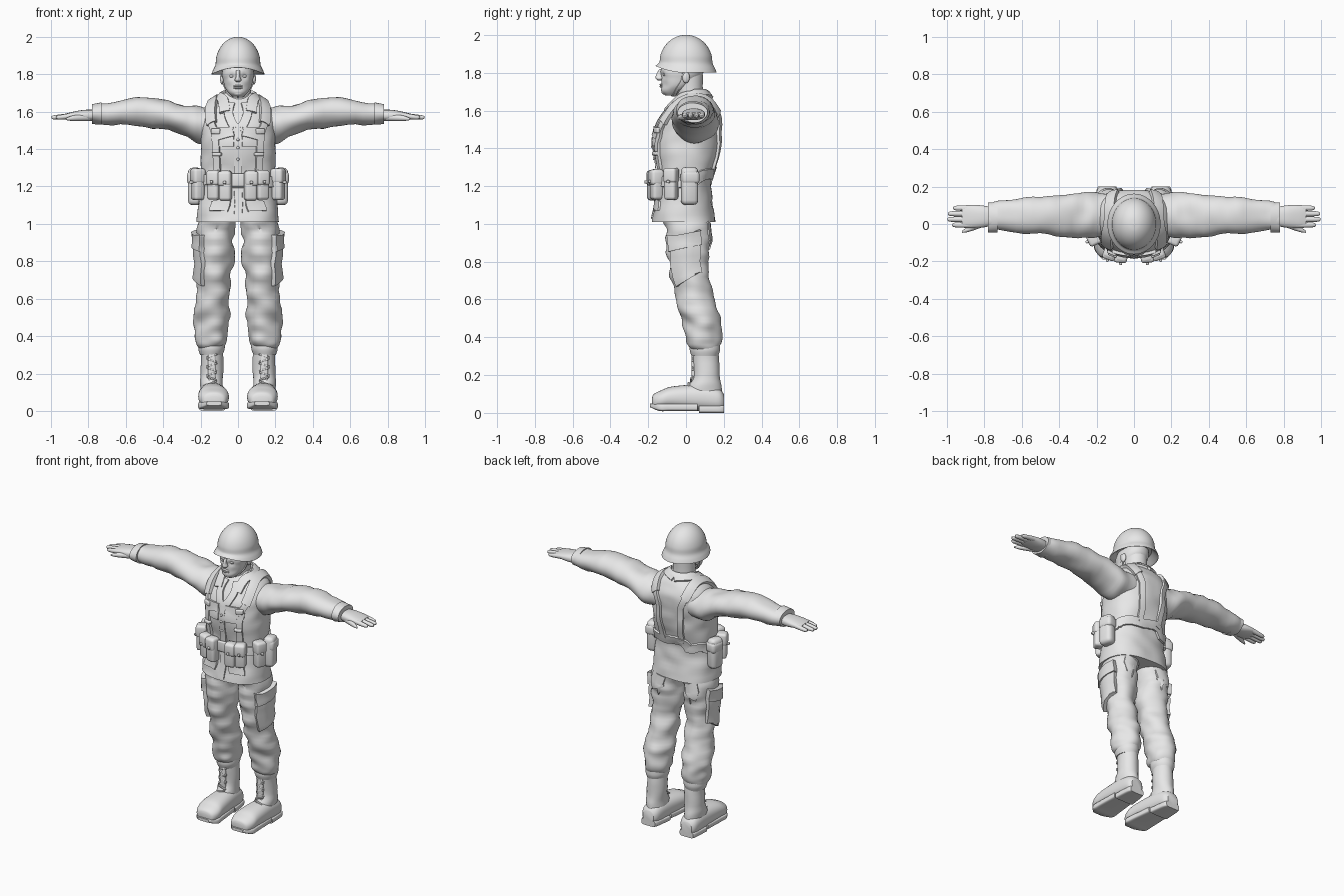
import bpy
import bmesh
from math import sin, cos, tau, pi, exp, atan2, copysign, radians
from mathutils import Vector, Matrix, noise
from mathutils.bvhtree import BVHTree

if "Cube" in bpy.data.objects:
    bpy.data.objects.remove(bpy.data.objects["Cube"], do_unlink=True)

grey = bpy.data.materials.new("plain_grey")
grey.use_nodes = True
grey.diffuse_color = (.8, .8, .8, 1)
grey.node_tree.nodes["Principled BSDF"].inputs["Base Color"].default_value = grey.diffuse_color
parts = []


def finish(name, bm, mirror=False):
    """Turn the bmesh into an object and return a search tree of its surface."""
    bmesh.ops.recalc_face_normals(bm, faces=bm.faces[:])
    bm.normal_update()
    tree = BVHTree.FromBMesh(bm)
    mesh = bpy.data.meshes.new(name)
    bm.to_mesh(mesh)
    bm.free()
    mesh.materials.append(grey)
    obj = bpy.data.objects.new(name, mesh)
    bpy.context.scene.collection.objects.link(obj)
    if mirror:
        obj.modifiers.new("mirror", "MIRROR").use_mirror_merge = False
    parts.append(obj)
    return tree


def spline(points, steps):
    """Smooth curve through the given tuples."""
    out, last = [], len(points) - 1
    for i in range(last):
        quad = points[max(i - 1, 0)], points[i], points[i + 1], points[min(i + 2, last)]
        for k in range(steps):
            t = k / steps
            out.append([b + (c - a) * t / 2 + (a - 2.5 * b + 2 * c - d / 2) * t * t
                        + (3 * b - a - 3 * c + d) * t ** 3 / 2 for a, b, c, d in zip(*quad)])
    return out + [list(points[-1])]


def skin(bm, loops):
    """Join vertex loops into a closed tube."""
    rows = [[bm.verts.new(co) for co in loop] for loop in loops]
    size = len(rows[0])
    for low, high in zip(rows, rows[1:]):
        for i in range(size):
            j = (i + 1) % size
            bm.faces.new((low[i], low[j], high[j], high[i]))
    bm.faces.new(rows[0])
    bm.faces.new(rows[-1])


def loft(name, axis, rings, side=0, mirror=False, power=2, folds=0, grain=(9, 9, 16), sides=40, warp=None):
    """Rounded body through rings of (position, centre, radius, radius); side places it on the third axis."""
    def point(t, centre, a, b):
        s = side(t) if callable(side) else side
        if axis == "x":
            return Vector((t, s + a, centre + b))
        return Vector((s + a, t, centre + b) if axis == "y" else (s + a, centre + b, t))

    def bulge(wave):
        return copysign(abs(wave) ** (2 / power), wave)

    loops = []
    for t, centre, ra, rb in spline(rings, 5):
        loop, middle = [], point(t, centre, 0, 0)
        for i in range(sides):
            angle = tau * i / sides
            co = point(t, centre, ra * bulge(cos(angle)), rb * bulge(sin(angle)))
            crease = noise.noise(Vector(p * g for p, g in zip(co, grain)))
            co += (co - middle).normalized() * folds * crease
            loop.append(warp(co) if warp else co)
        loops.append(loop)
    bm = bmesh.new()
    skin(bm, loops)
    return finish(name, bm, mirror)


def ribbon(name, tree, path, width, thick, mirror=True):
    """Strip of cloth laid on a surface along a rough path."""
    hits = [tree.find_nearest(Vector(p))[:2] for p in spline(path, 5)]
    loops = []
    for i, (spot, normal) in enumerate(hits):
        along = hits[min(i + 1, len(hits) - 1)][0] - hits[max(i - 1, 0)][0]
        across = along.cross(normal).normalized() * width / 2
        loop = []
        for offset in (-1, -.9, -.4, 0, .4, .9, 1):
            p, n = tree.find_nearest(spot + across * offset)[:2]
            loop.append(p + n * (-.004 if abs(offset) == 1 else thick))
        loops.append(loop)
    bm = bmesh.new()
    skin(bm, loops)
    finish(name, bm, mirror)


def box(name, centre, size, turn=0, tilt=0, soft=.01, mirror=True):
    """Block with rounded edges."""
    bm = bmesh.new()
    bmesh.ops.create_cube(bm, size=1, matrix=Matrix.Diagonal((*size, 1)))
    bmesh.ops.bevel(bm, geom=bm.edges[:], offset=soft, segments=3, profile=.5, affect="EDGES")
    place = Matrix.Translation(centre) @ Matrix.Rotation(turn, 4, "Z") @ Matrix.Rotation(tilt, 4, "Y")
    bmesh.ops.transform(bm, matrix=place, verts=bm.verts[:])
    finish(name, bm, mirror)


def ball(name, centre, radii, mirror=False):
    bm = bmesh.new()
    place = Matrix.Translation(centre) @ Matrix.Diagonal((*radii, 1))
    bmesh.ops.create_uvsphere(bm, u_segments=16, v_segments=10, radius=1, matrix=place)
    finish(name, bm, mirror)


def front(x, z):
    return x, -.25, z


def back(x, z):
    return x, .25, z


# Jacket
torso = loft("jacket", "z", [
    (1.01, -.01, .22, .17), (1.12, -.01, .21, .15), (1.22, -.01, .2, .14), (1.3, 0, .2, .15), (1.4, 0, .2, .17),
    (1.5, .01, .2, .17), (1.58, .03, .2, .15), (1.64, .04, .16, .11), (1.68, .04, .1, .08), (1.7, .04, .08, .07)],
    power=2.4, folds=.008, sides=56)
loft("sleeves", "x", [
    (.1, 1.53, .11, .09), (.2, 1.53, .12, .1), (.3, 1.56, .12, .08), (.5, 1.6, .1, .08), (.7, 1.59, .08, .06),
    (.78, 1.59, .07, .05)], side=.045, mirror=True, folds=.013, grain=(15, 9, 9))
loft("sleeve_cuffs", "x", [(.73, 1.59, .08, .06), (.78, 1.59, .08, .05)], side=.035, mirror=True)
ribbon("collar", torso, [(0, .13, 1.69), (.1, .04, 1.68), (.08, -.04, 1.66), (.07, -.11, 1.6)], .06, .014)
ribbon("lapels", torso, [(.04, -.07, 1.65), (.05, -.13, 1.59), front(.01, 1.52)], .05, .009)
ribbon("button_placket", torso, [front(0, 1.53), front(0, 1.3), front(0, 1.03)], .045, .006, mirror=False)
ribbon("chest_pockets", torso, [front(.09, 1.52), front(.09, 1.41)], .09, .009)
ribbon("chest_pocket_flaps", torso, [front(.09, 1.53), front(.09, 1.48)], .1, .016)
ribbon("skirt_pocket_flaps", torso, [front(.12, 1.14), front(.12, 1.09)], .11, .009)
for row in range(3):
    seat = torso.find_nearest(Vector(front(0, 1.33 + row * .07)))[0]
    ball("jacket_button", seat - Vector((0, .006, 0)), (.008, .006, .008))

# Webbing straps and belt
over_shoulder = [(.16, -.15, 1.55), (.15, -.03, 1.67), (.14, .08, 1.69), (.12, .2, 1.59)]
ribbon("shoulder_straps", torso, [front(.15, 1.27), front(.16, 1.42), *over_shoulder, back(.1, 1.45),
                                  back(.08, 1.25)], .04, .014)
ribbon("shoulder_pads", torso, over_shoulder, .06, .019)
waistline = [(.3 * sin(tau * i / 24), -.25 * cos(tau * i / 24), 1.235) for i in range(25)]
ribbon("belt", torso, waistline, .06, .012, mirror=False)


def hang(name, rough, width, depth, height, soft):
    """Fix a box to the outside of the jacket, facing outward."""
    spot, normal = torso.find_nearest(Vector(rough))[:2]
    normal.z = 0
    normal.normalize()
    box(name, spot + normal * depth * .4, (width, depth, height), turn=atan2(normal.x, -normal.y), soft=soft)


for label, x, y in (("inner", .08, -.25), ("outer", .15, -.21), ("hip", .24, -.09)):
    hang(label + "_ammo_pouches", (x, y, 1.21), .066, .06, .16, soft=.016)
    hang(label + "_pouch_flaps", (x, y, 1.26), .072, .07, .08, soft=.016)
    hang(label + "_pouch_studs", (x, y, 1.23), .016, .08, .016, soft=.005)
hang("canteens", (.3, .03, 1.2), .09, .07, .2, soft=.025)
hang("canteen_flaps", (.3, .03, 1.26), .095, .08, .07, soft=.02)
hang("strap_buckles", front(.16, 1.5), .05, .03, .03, soft=.006)
hang("strap_adjusters", front(.15, 1.36), .05, .03, .02, soft=.006)
box("belt_buckle", (0, -.165, 1.235), (.07, .02, .07), soft=.008, mirror=False)


# Neck and head, with hollows for the eyes and cheeks
def face(co):
    if co.y < -.07:
        for x, z, spread, depth in ((.033, 1.79, .017, .014), (.05, 1.735, .02, .006)):
            distance = (abs(co.x) - x) ** 2 + (co.z - z) ** 2
            co.y += depth * exp(-distance / spread ** 2)
    return co


loft("neck", "z", [(1.6, .03, .08, .08), (1.69, .02, .07, .07), (1.79, .01, .07, .08)])
head = loft("head", "z", [
    (1.68, -.08, .03, .03), (1.7, -.07, .05, .06), (1.73, -.05, .07, .08), (1.77, -.03, .08, .1),
    (1.81, -.02, .085, .115), (1.88, 0, .07, .1)], power=2.2, warp=face)
loft("nose", "z", [(1.76, -.14, .01, .01), (1.77, -.14, .018, .02), (1.79, -.14, .01, .018), (1.82, -.13, .01, .01)])
ball("eyes", (.033, -.11, 1.79), (.014, .013, .008), mirror=True)
for label, z in (("upper_lip", 1.737), ("lower_lip", 1.727)):
    ball(label, (0, -.13, z), (.025, .01, .006))
ball("chin", (0, -.11, 1.7), (.03, .02, .017))
ball("ears", (.084, 0, 1.775), (.012, .02, .03), mirror=True)
ribbon("chin_strap", head, [(.1, -.01, 1.8), (.09, -.02, 1.75), (.06, -.05, 1.7), (0, -.07, 1.66)], .018, .006)


# Helmet with a rim that lifts toward the front
def lift_rim(co):
    low = max(0, min(1, (1.86 - co.z) / .06))
    co.z += .035 * low * max(0, -co.y / .16) ** 2
    return co


rim = [(1.84, 0, .1, .12), (1.8, 0, .14, .16), (1.82, 0, .135, .155)]
dome = [(1.85 + .15 * sin(a), 0, .12 * cos(a) + .001, .14 * cos(a) + .001) for a in (pi * i / 12 for i in range(7))]
loft("helmet", "z", rim + dome, sides=56, warp=lift_rim)

# Hands
loft("palms", "x", [(.76, 1.58, .05, .03), (.82, 1.58, .06, .03), (.88, 1.58, .06, .02), (.92, 1.58, .05, .01)],
     side=.04, mirror=True, power=2.4)
for i, label in enumerate(("index", "middle", "ring", "little")):
    tip = .97 + .03 * sin(i * pi / 3 + .1)
    loft(label + "_fingers", "x", [(.87, 1.58, .016, .016), (tip - .02, 1.57, .013, .012), (tip, 1.57, .005, .005)],
         side=.03 * i - .005, mirror=True, sides=12)
loft("thumbs", "x", [(.79, 1.57, .02, .02), (.88, 1.565, .015, .015), (.92, 1.56, .005, .005)],
     side=lambda x: .01 - .4 * (x - .79), mirror=True, sides=12)


# Trousers with pockets
def leg_line(z):
    return .155 - .04 * z


leg = loft("trousers", "z", [
    (1.06, 0, .1, .13), (.95, .01, .1, .12), (.85, .01, .1, .11), (.72, .02, .09, .1), (.6, .05, .09, .1),
    (.5, .08, .1, .1), (.42, .09, .09, .1), (.36, .09, .08, .09), (.33, .1, .06, .07)],
    side=leg_line, mirror=True, folds=.02)
loft("trouser_cuffs", "z", [(.3, .1, .06, .07), (.33, .1, .07, .08), (.36, .1, .07, .08)], side=leg_line, mirror=True)
ribbon("cargo_pockets", leg, [(.27, -.02, .91), (.27, 0, .7)], .19, .022)
ribbon("cargo_pocket_flaps", leg, [(.27, -.02, .94), (.27, -.01, .87)], .2, .03)
ribbon("seat_pockets", leg, [back(.12, .99), back(.12, .88)], .11, .007)


# Boots
def foot_line(y):
    return .135 + .04 * y


loft("boot_shafts", "z", [(.35, .1, .06, .07), (.2, .11, .06, .07), (.13, .1, .06, .09), (.06, .1, .06, .09)],
     side=.14, mirror=True, folds=.006)
loft("boot_feet", "y", [
    (.2, .06, .04, .04), (.17, .07, .06, .06), (.08, .08, .07, .07), (-.07, .08, .08, .06), (-.13, .07, .08, .05),
    (-.17, .06, .06, .04), (-.18, .06, .03, .02)], side=foot_line, mirror=True, power=2.3)
loft("boot_soles", "y", [(.06, .03, .07, .02), (-.08, .03, .08, .02), (-.14, .03, .08, .02), (-.19, .04, .04, .01)],
     side=foot_line, mirror=True, power=5)
loft("boot_heels", "y", [(.2, .02, .05, .02), (.17, .02, .06, .02), (.07, .02, .07, .02)],
     side=foot_line, mirror=True, power=5)
for row in range(7):
    z = .15 + row * .024
    instep = max(0, .19 - z) / 2
    box("boot_laces", (.14, .035 - instep, z), (.06, .012, .009), tilt=radians(18) * (-1) ** row, soft=.003)
box("boot_tongues", (.14, .04, .235), (.04, .02, .19), soft=.008)

# Smooth shading with crisp creases
bpy.ops.object.select_all(action="DESELECT")
for part in parts:
    part.select_set(True)
bpy.context.view_layer.objects.active = parts[0]
bpy.ops.object.shade_smooth_by_angle(angle=radians(40))
